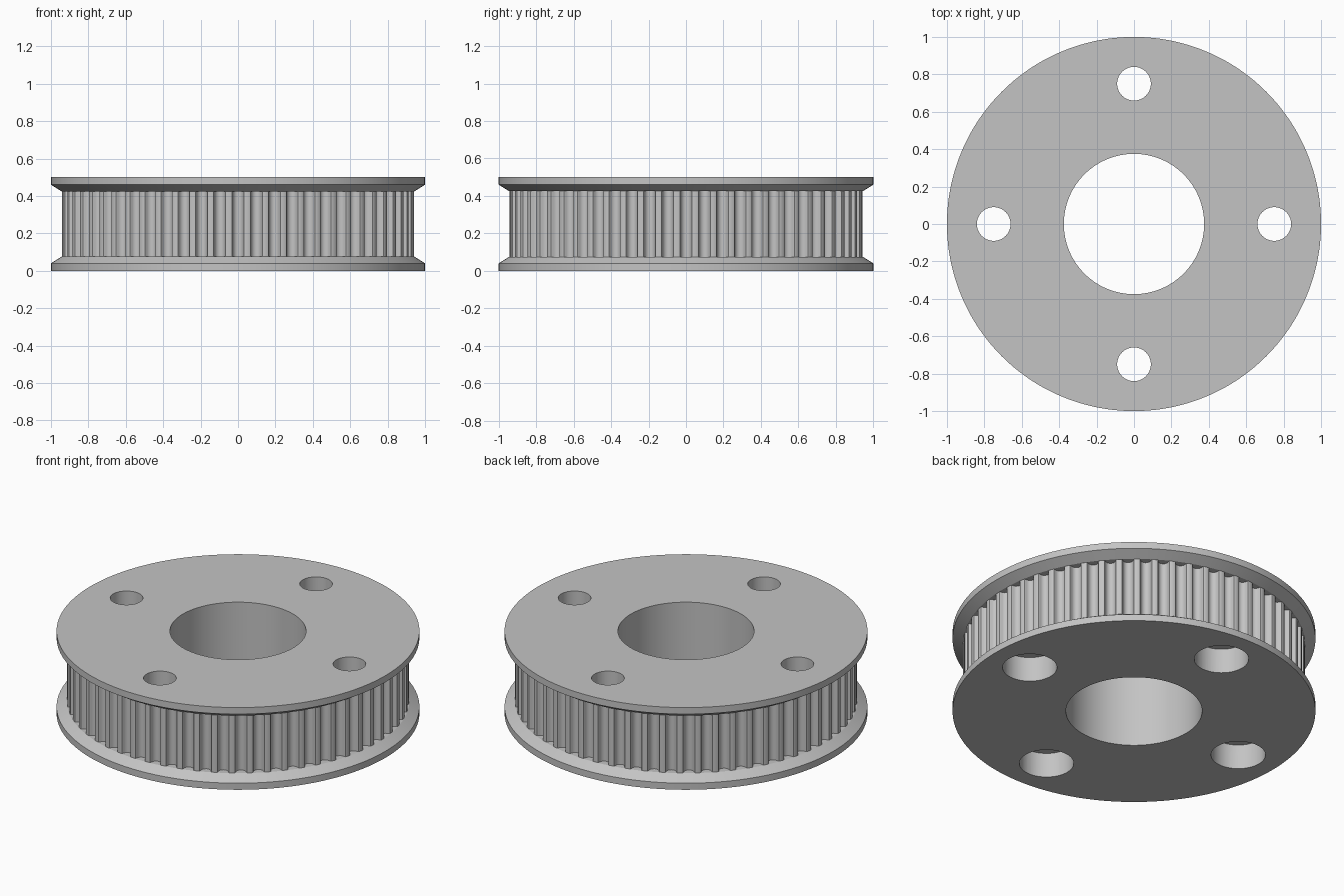
import bpy, bmesh, math
from mathutils import Matrix

TEETH = 60
CREST = 0.942
BORE = 0.375
HOLE_CIRCLE = 0.75

cube = bpy.data.objects.get("Cube")
if cube:
    bpy.data.objects.remove(cube, do_unlink=True)

steel = bpy.data.materials.new("steel grey")
steel.use_nodes = True
steel.diffuse_color = (0.55, 0.55, 0.55, 1)
steel.node_tree.nodes["Principled BSDF"].inputs["Base Color"].default_value = steel.diffuse_color

# Belt groove: half width and depth, from mouth to root
half = [(0.0374, 0), (0.0324, 0.0019), (0.0299, 0.0065), (0.0274, 0.0172),
        (0.0226, 0.027), (0.0124, 0.0354)]
groove = [(-w, d) for w, d in half] + [(0, 0.0382)] + [(w, d) for w, d in reversed(half)]

# Polar outline of the toothed rim
mouth = math.sqrt(CREST ** 2 - half[0][0] ** 2)
pitch = math.tau / TEETH
outline = []
for i in range(TEETH):
    for w, d in groove:
        outline.append((i * pitch + math.atan2(w, mouth - d), math.hypot(w, mouth - d)))
    outline.append(((i + 0.5) * pitch, CREST))

# Pulley section, radius and height; None follows the toothed outline
section = [(BORE, 0), (1, 0), (1, 0.04), (0.944, 0.075), (None, 0.075),
           (None, 0.425), (0.944, 0.425), (1, 0.46), (1, 0.5), (BORE, 0.5)]


def make_object(name, bm):
    bmesh.ops.recalc_face_normals(bm, faces=bm.faces)
    mesh = bpy.data.meshes.new(name)
    bm.to_mesh(mesh)
    bm.free()
    obj = bpy.data.objects.new(name, mesh)
    bpy.context.collection.objects.link(obj)
    mesh.materials.append(steel)
    return obj


# Pulley body: flanges, toothed rim and bore in one solid
bm = bmesh.new()
rings = [[bm.verts.new(((r or tooth) * math.cos(a), (r or tooth) * math.sin(a), z))
          for a, tooth in outline] for r, z in section]
count = len(outline)
for k, ring in enumerate(rings):
    above = rings[(k + 1) % len(rings)]
    for i in range(count):
        j = (i + 1) % count
        bm.faces.new((ring[i], ring[j], above[j], above[i]))
pulley = make_object("toothed_pulley", bm)


# Four screw holes, each with a wider recess underneath
def hole_cutter(name, radius, bottom, top):
    bm = bmesh.new()
    for i in range(4):
        a = i * math.pi / 2
        place = Matrix.Translation((HOLE_CIRCLE * math.cos(a), HOLE_CIRCLE * math.sin(a),
                                    (bottom + top) / 2))
        bmesh.ops.create_cone(bm, cap_ends=True, segments=64, radius1=radius, radius2=radius,
                              depth=top - bottom, matrix=place)
    obj = make_object(name, bm)
    obj.hide_render = True
    return obj


bpy.context.view_layer.objects.active = pulley
for name, radius, bottom, top in (("screw_recess_cutter", 0.15, -0.1, 0.15),
                                  ("screw_hole_cutter", 0.09, -0.1, 0.6)):
    cutter = hole_cutter(name, radius, bottom, top)
    cut = pulley.modifiers.new(name, 'BOOLEAN')
    cut.operation = 'DIFFERENCE'
    cut.solver = 'EXACT'
    cut.object = cutter
    bpy.ops.object.modifier_apply(modifier=cut.name)
    bpy.data.objects.remove(cutter, do_unlink=True)

# Merge the flat end faces, then smooth the curved walls
bm = bmesh.new()
bm.from_mesh(pulley.data)
flat = [e for e in bm.edges if len(e.link_faces) == 2
        and all(abs(f.normal.z) > 0.999 for f in e.link_faces)]
bmesh.ops.dissolve_limit(bm, angle_limit=0.001, verts=[], edges=flat)
bmesh.ops.triangulate(bm, faces=[f for f in bm.faces if len(f.verts) > 4])
bm.to_mesh(pulley.data)
bm.free()
pulley.select_set(True)
bpy.ops.object.shade_smooth_by_angle(angle=math.radians(30))
